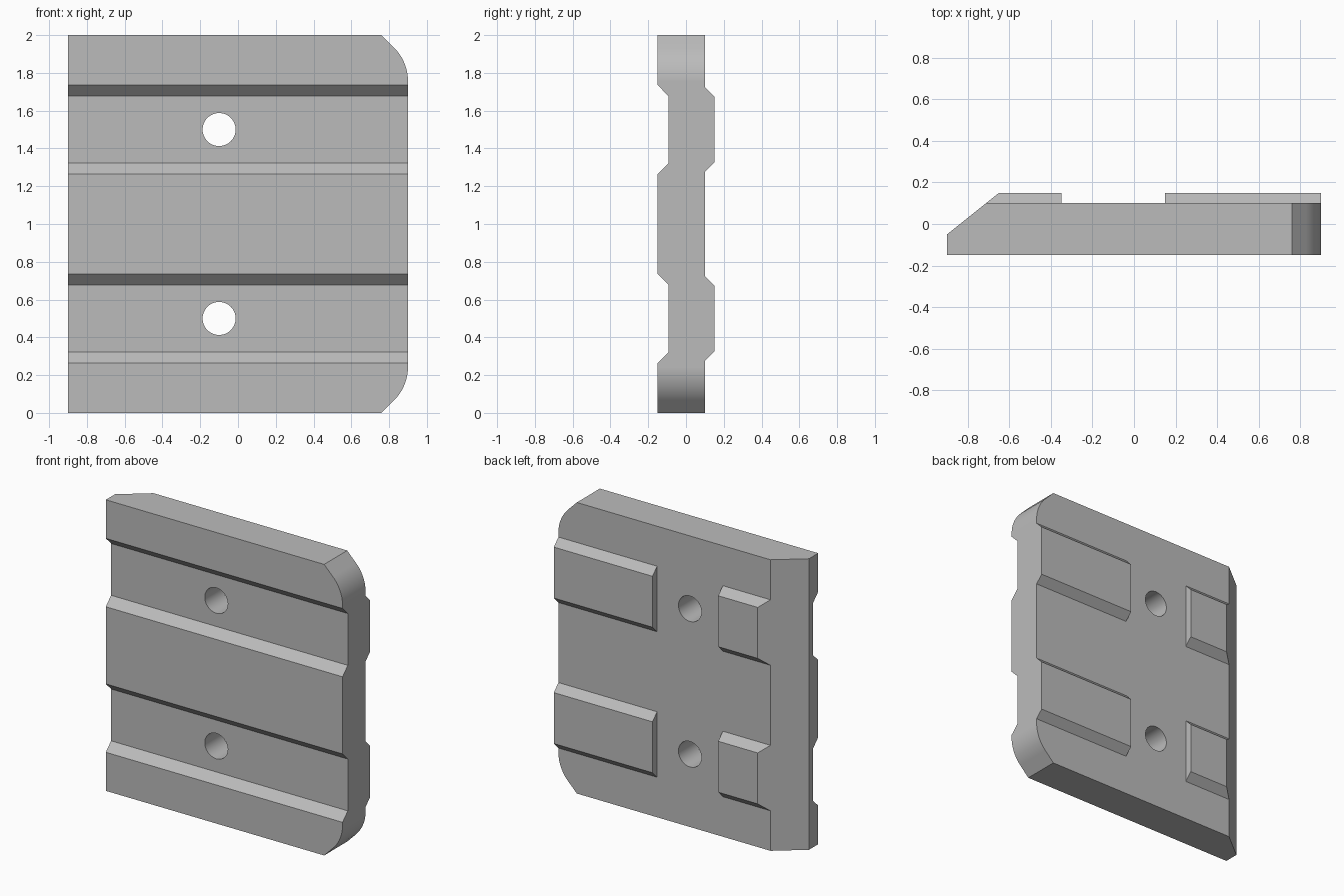
import bpy, bmesh, math
from mathutils import Vector

cube = bpy.data.objects.get("Cube")
if cube:
    bpy.data.objects.remove(cube, do_unlink=True)

grey = bpy.data.materials.new("plain grey")
grey.use_nodes = True
colour = (0.5, 0.5, 0.5, 1)
grey.diffuse_color = colour
grey.node_tree.nodes["Principled BSDF"].inputs["Base Color"].default_value = colour


def prism(name, points, axis, lo, hi):
    """Extrude a closed 2D outline along an axis; points use the other two axes in order."""
    def place(p, d):
        co = list(p)
        co.insert(axis, d)
        return Vector(co)
    bm = bmesh.new()
    face = bm.faces.new([bm.verts.new(place(p, lo)) for p in points])
    moved = bmesh.ops.extrude_face_region(bm, geom=[face])["geom"]
    step = place((0, 0), hi - lo)
    bmesh.ops.translate(bm, verts=[v for v in moved if isinstance(v, bmesh.types.BMVert)], vec=step)
    bmesh.ops.recalc_face_normals(bm, faces=bm.faces)
    mesh = bpy.data.meshes.new(name)
    bm.to_mesh(mesh)
    bm.free()
    mesh.materials.append(grey)
    obj = bpy.data.objects.new(name, mesh)
    bpy.context.collection.objects.link(obj)
    return obj


def combine(target, tool, operation):
    """Apply a boolean and remove the tool."""
    bpy.context.view_layer.objects.active = target
    mod = target.modifiers.new("boolean", 'BOOLEAN')
    mod.operation, mod.solver, mod.object = operation, 'EXACT', tool
    bpy.ops.object.modifier_apply(modifier=mod.name)
    bpy.data.objects.remove(tool, do_unlink=True)


X, Y = 0, 1
EDGE, FRONT, BACK, PAD = 0.9, -0.15, 0.1, 0.15

# Plate outline: one straight side, two corners with a slope running into an arc
R, STEPS = 0.25, 12
arc_z = 1.756
corner = [(EDGE - R + R * math.cos(a), arc_z + R * math.sin(a))
          for a in (math.pi / 4 * i / STEPS for i in range(STEPS + 1))]
upper = corner + [(0.76, 2)]
lower = [(x, 2 - z) for x, z in reversed(upper)]
plate = prism("mounting_plate", [(-EDGE, 0)] + lower + upper + [(-EDGE, 2)], Y, FRONT, BACK)

for z in (0.5, 1.5):
    # Raised pads on the back, sloped above and below
    pad = [(0.04, z - 0.225), (BACK, z - 0.225), (PAD, z - 0.175),
           (PAD, z + 0.175), (BACK, z + 0.225), (0.04, z + 0.225)]
    for lo, hi in ((-0.8, -0.35), (0.15, EDGE)):
        combine(plate, prism("pad", pad, X, lo, hi), 'UNION')

    # Dovetail-sloped groove across the front
    slope, depth = 0.178, 0.057
    flare = slope + 2 * depth
    groove = [(FRONT - depth, z - flare), (FRONT + depth, z - slope),
              (FRONT + depth, z + slope), (FRONT - depth, z + flare)]
    combine(plate, prism("groove_cutter", groove, X, -1, 1), 'DIFFERENCE')

    # Screw hole
    turns = [2 * math.pi * i / 48 for i in range(48)]
    circle = [(-0.1 + 0.0875 * math.cos(a), z + 0.0875 * math.sin(a)) for a in turns]
    combine(plate, prism("hole_cutter", circle, Y, -0.4, 0.4), 'DIFFERENCE')

# Long bevel along the back of the straight side
wedge = [(-1.025, -0.15), (-0.525, 0.25), (-1.025, 0.25)]
combine(plate, prism("bevel_cutter", wedge, 2, -0.2, 2.2), 'DIFFERENCE')

# Smooth arcs and holes, crisp edges elsewhere
bpy.ops.object.select_all(action='DESELECT')
plate.select_set(True)
bpy.context.view_layer.objects.active = plate
bpy.ops.object.shade_smooth_by_angle(angle=math.radians(20))
weighted = plate.modifiers.new("weighted normals", 'WEIGHTED_NORMAL')
weighted.keep_sharp = True
